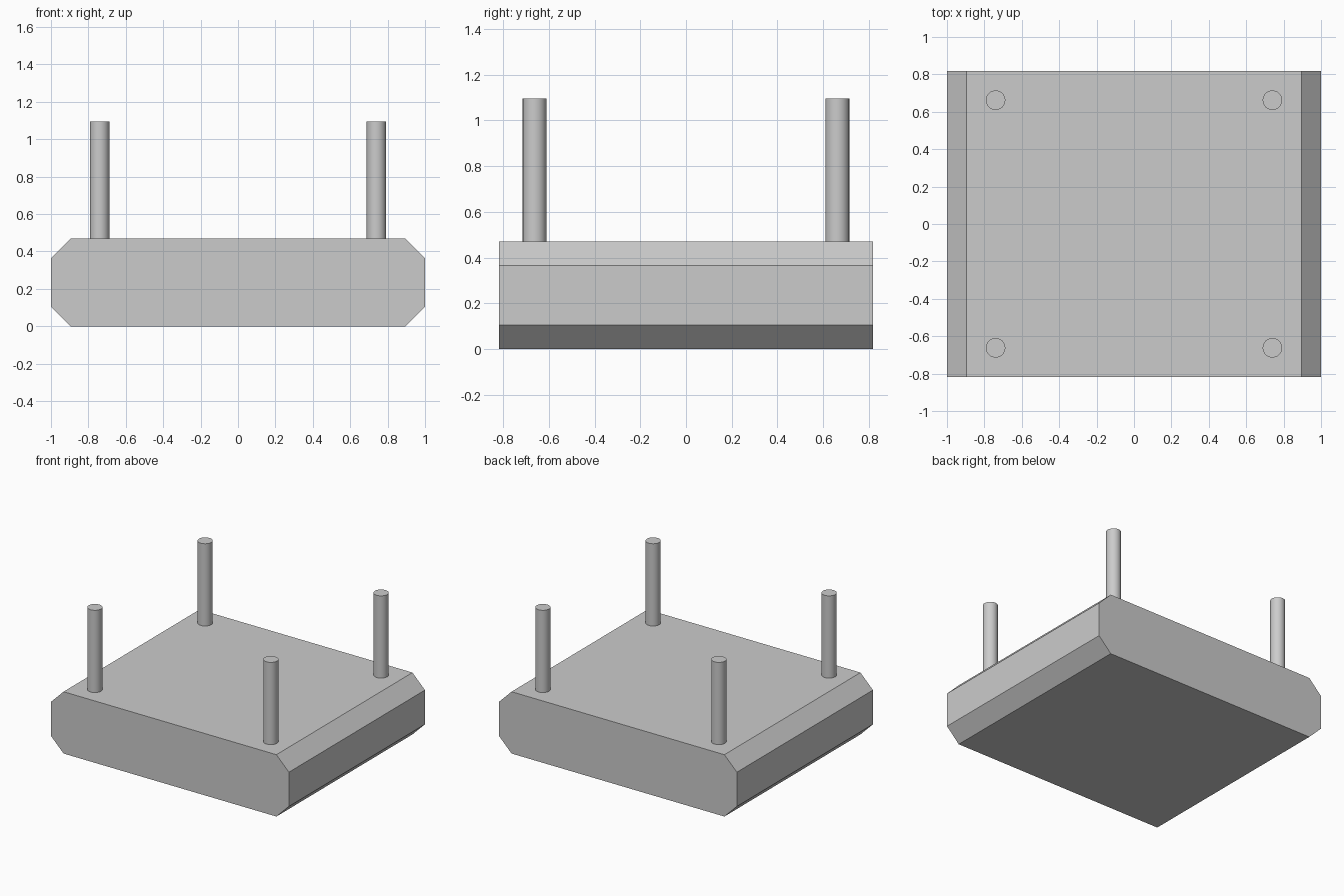
import bpy, bmesh

if "Cube" in bpy.data.objects:
    bpy.data.objects.remove(bpy.data.objects["Cube"])

HALF_X, HALF_Y, HEIGHT, CHAMFER = 1.0, 0.817, 0.47, 0.105
PEG_X, PEG_Y, PEG_R, PEG_TOP = 0.74, 0.662, 0.052, 1.095


def extruded_block(name, profile, half_depth):
    """Extrude an x/z outline along y."""
    bm = bmesh.new()
    face = bm.faces.new([bm.verts.new((x, -half_depth, z)) for x, z in profile])
    ext = bmesh.ops.extrude_face_region(bm, geom=[face])
    verts = [g for g in ext["geom"] if isinstance(g, bmesh.types.BMVert)]
    bmesh.ops.translate(bm, verts=verts, vec=(0, 2 * half_depth, 0))
    bmesh.ops.recalc_face_normals(bm, faces=bm.faces)
    mesh = bpy.data.meshes.new(name)
    bm.to_mesh(mesh)
    bm.free()
    obj = bpy.data.objects.new(name, mesh)
    bpy.context.collection.objects.link(obj)
    return obj


# Base slab, long edges chamfered on the left and right sides
right = [(HALF_X - CHAMFER, 0), (HALF_X, CHAMFER),
         (HALF_X, HEIGHT - CHAMFER), (HALF_X - CHAMFER, HEIGHT)]
left = [(-x, z) for x, z in reversed(right)]
extruded_block("base_slab", right + left, HALF_Y)

# Four round pegs standing near the corners
for side, sx in (("left", -1), ("right", 1)):
    for end, sy in (("front", -1), ("back", 1)):
        bottom = HEIGHT - 0.005
        bpy.ops.mesh.primitive_cylinder_add(
            vertices=48, radius=PEG_R, depth=PEG_TOP - bottom,
            location=(sx * PEG_X, sy * PEG_Y, (PEG_TOP + bottom) / 2))
        bpy.context.object.name = f"peg_{end}_{side}"
        bpy.ops.object.shade_smooth_by_angle()
